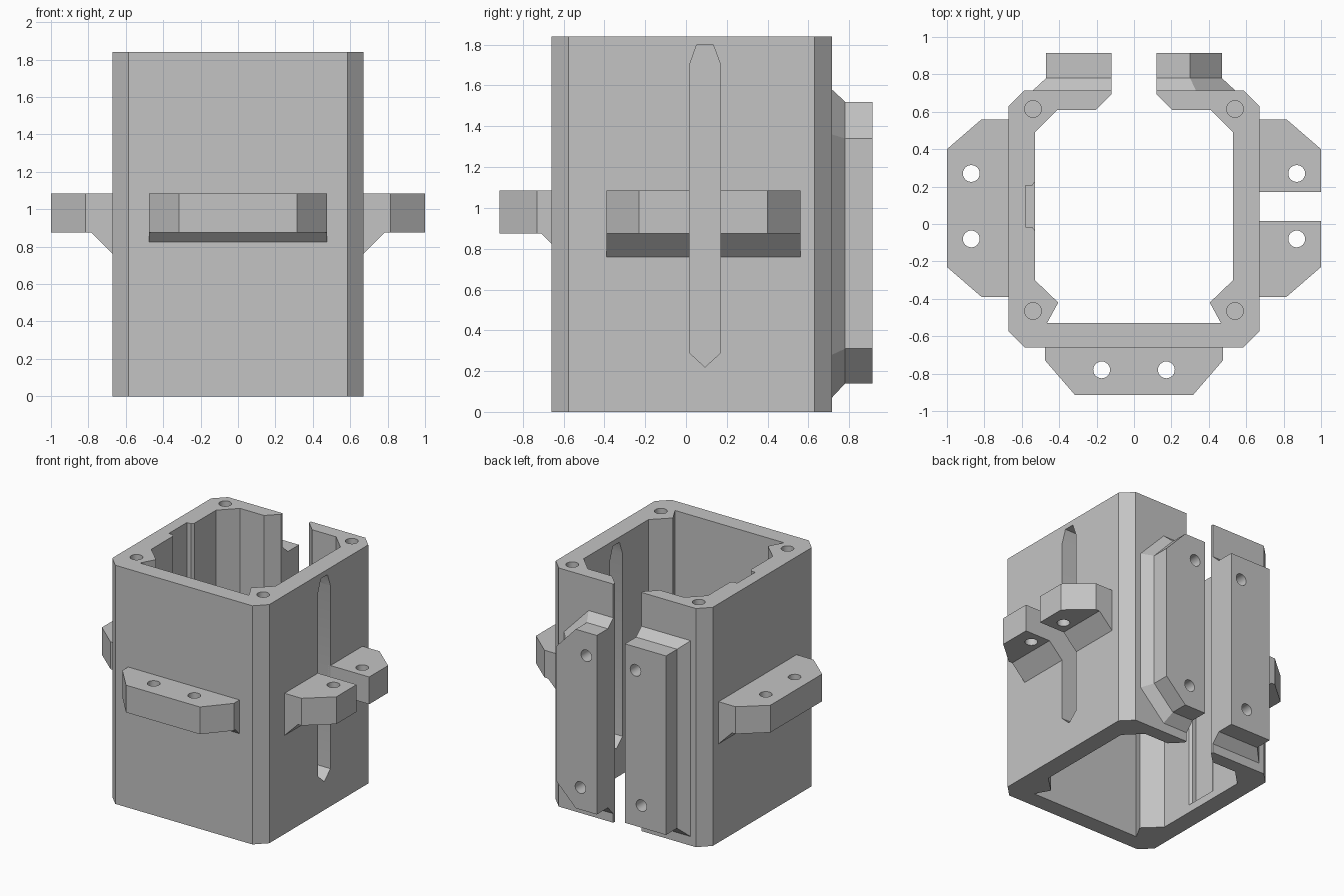
import bpy, bmesh, math
from mathutils import Vector

cube = bpy.data.objects.get("Cube")
if cube:
    bpy.data.objects.remove(cube, do_unlink=True)

grey = bpy.data.materials.new("plain_grey")
grey.use_nodes = True
colour = (0.55, 0.55, 0.55, 1)
grey.diffuse_color = colour
grey.node_tree.nodes["Principled BSDF"].inputs["Base Color"].default_value = colour


def loft(name, loops):
    """Solid through matching loops of points, capped at both ends."""
    bm = bmesh.new()
    rings = [[bm.verts.new(p) for p in loop] for loop in loops]
    n = len(rings[0])
    for a, b in zip(rings, rings[1:]):
        for i in range(n):
            j = (i + 1) % n
            bm.faces.new((a[i], a[j], b[j], b[i]))
    bm.faces.new(rings[0])
    bm.faces.new(rings[-1])
    bmesh.ops.recalc_face_normals(bm, faces=bm.faces)
    mesh = bpy.data.meshes.new(name)
    bm.to_mesh(mesh)
    bm.free()
    mesh.materials.append(grey)
    obj = bpy.data.objects.new(name, mesh)
    bpy.context.collection.objects.link(obj)
    return obj


def place(axis, u, v, d):
    """Point with depth d along an axis and u, v on the other two."""
    return {"x": (d, u, v), "y": (u, d, v), "z": (u, v, d)}[axis]


def prism(name, axis, profile, start, end):
    return loft(name, [[place(axis, u, v, d) for u, v in profile] for d in (start, end)])


def drill(axis, u, v, start, end, radius=0.045):
    turn = [math.tau * i / 24 for i in range(24)]
    ring = [(u + radius * math.cos(t), v + radius * math.sin(t)) for t in turn]
    return prism("drill", axis, ring, start, end)


def combine(obj, tool, operation="DIFFERENCE"):
    mod = obj.modifiers.new("combine", "BOOLEAN")
    mod.operation = operation
    mod.solver = "EXACT"
    mod.object = tool
    bpy.context.view_layer.objects.active = obj
    bpy.ops.object.modifier_apply(modifier=mod.name)
    bpy.data.objects.remove(tool, do_unlink=True)


def slot_cutter():
    outline = [(0.093, 0.22), (0.17, 0.29), (0.17, 1.7), (0.133, 1.8),
               (0.053, 1.8), (0.017, 1.7), (0.017, 0.29)]
    return prism("slot_cutter", "x", outline, 0.45, 1.1)


# Body: open clamp-shaped ring, half outline mirrored to the other side
H = 1.84
half = [(0.585, -0.66), (0.67, -0.575), (0.67, 0.63), (0.585, 0.715),
        (0.12, 0.715), (0.12, 0.695), (0.205, 0.61), (0.41, 0.61),
        (0.53, 0.49), (0.53, -0.30), (0.405, -0.42), (0.465, -0.53)]
body = prism("body", "z", half + [(-x, y) for x, y in reversed(half)], 0, H)
for x in (-0.54, 0.54):
    for y in (-0.465, 0.615):
        combine(body, drill("z", x, y, H - 0.3, H + 0.1))
combine(body, slot_cutter())

# Inner key groove, open at the top
groove = [(-0.58, -0.015), (-0.545, -0.015), (-0.53, -0.035), (-0.5, -0.035),
          (-0.5, 0.225), (-0.53, 0.225), (-0.545, 0.205), (-0.58, 0.205)]
combine(body, prism("groove_cutter", "z", groove, 0.06, H + 0.1))

# Mounting flanges with a sloped underside
LOW, TOP, SINK = 0.875, 1.085, 0.02


def flange(name, axis, sign, wall, shoulder, tip, a0, a1, slope, holes):
    """Tapered plate standing off the wall; a0..a1 runs along the wall."""
    cut = 0.16
    plan = [(wall - SINK, a0), (shoulder, a0), (tip, a0 + cut),
            (tip, a1 - cut), (shoulder, a1), (wall - SINK, a1)]
    under = [(wall - SINK, LOW - slope - SINK), (wall + slope, LOW),
             (wall + slope, LOW + 0.05), (wall - SINK, LOW + 0.05)]

    def at(d, a, z):
        return (sign * d, a, z) if axis == "x" else (a, sign * d, z)

    obj = loft(name, [[at(d, a, z) for d, a in plan] for z in (LOW, TOP)])
    wedge = loft("wedge", [[at(d, a, z) for d, z in under] for a in (a0, a1)])
    combine(obj, wedge, "UNION")
    for d, a in holes:
        x, y, _ = at(d, a, 0)
        combine(obj, drill("z", x, y, 0.6, 1.2))
    return obj


side_holes = [(0.87, 0.27), (0.87, -0.08)]
right_flange = flange("right_flange", "x", -1, 0.67, 0.815, 1.0, -0.39, 0.56, 0.115, side_holes)
left_flange = flange("left_flange", "x", 1, 0.67, 0.815, 1.0, -0.39, 0.56, 0.115, side_holes)
combine(left_flange, slot_cutter())
front_flange = flange("front_flange", "y", -1, 0.66, 0.73, 0.915, -0.475, 0.475, 0.05,
                      [(0.78, -0.173), (0.78, 0.173)])

# Clamp bars either side of the rear gap, flared where they meet the wall
square_bar = [(0.12, 0.14), (0.47, 0.14), (0.47, 1.52), (0.12, 1.52)]
square_foot = [(0.12, 0.07), (0.54, 0.07), (0.54, 1.58), (0.12, 1.58)]
cut_bar = [(0.12, 0.14), (0.30, 0.14), (0.47, 0.31),
           (0.47, 1.34), (0.30, 1.52), (0.12, 1.52)]
cut_foot = [(0.12, 0.07), (0.33, 0.07), (0.54, 0.28),
            (0.54, 1.36), (0.33, 1.58), (0.12, 1.58)]
clamps = []
for name, sign, foot, bar in (("left_clamp_bar", 1, cut_foot, cut_bar),
                              ("right_clamp_bar", -1, square_foot, square_bar)):
    layers = ((foot, 0.715), (bar, 0.78), (bar, 0.915))
    obj = loft(name, [[(sign * x, y, z) for x, z in shape] for shape, y in layers])
    for x, z in ((0.21, 1.34), (0.26, 0.31)):
        combine(obj, drill("y", sign * x, z, 0.73, 1.0))
    clamps.append(obj)

# Smooth the bores while keeping edges sharp
bpy.ops.object.select_all(action="DESELECT")
for obj in [body, right_flange, left_flange, front_flange] + clamps:
    obj.select_set(True)
bpy.context.view_layer.objects.active = body
bpy.ops.object.shade_smooth_by_angle(angle=math.radians(30))
